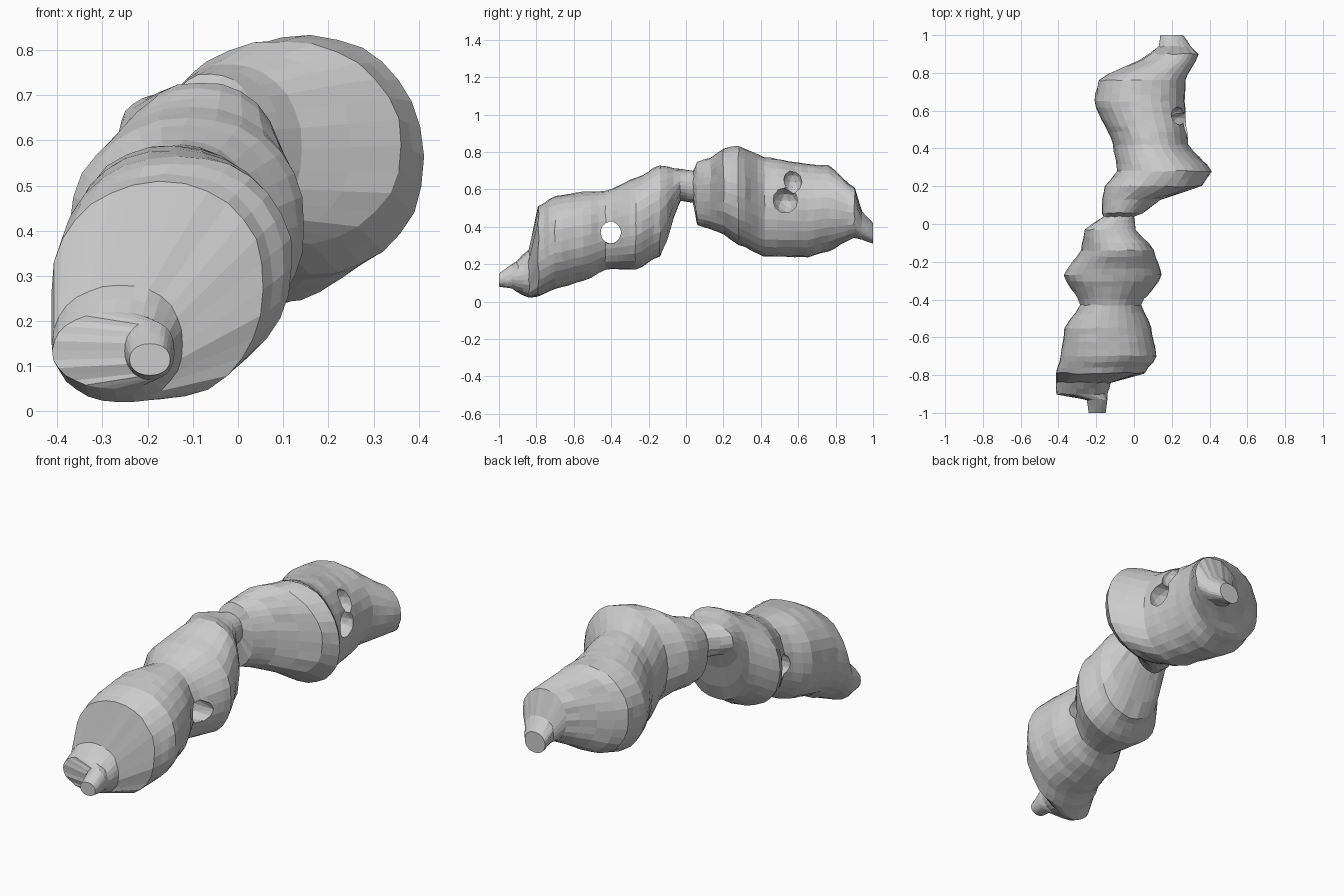
import bpy, bmesh, math, random
from mathutils import Vector

if "Cube" in bpy.data.objects:
    bpy.data.objects.remove(bpy.data.objects["Cube"])

random.seed(4)
SIDES = 28
STEP = 0.035

# Key cross-sections along the tube: y, x min, x max, z min, z max
SECTIONS = [
    (-1.00, -.24, -.15, .08, .15), (-.93, -.25, -.14, .07, .20),
    (-.90, -.41, -.14, .05, .22), (-.84, -.41, -.12, .02, .28),
    (-.79, -.41, .06, .03, .51), (-.70, -.39, .12, .07, .57),
    (-.55, -.37, .09, .11, .59), (-.43, -.29, .04, .17, .59),
    (-.27, -.37, .15, .17, .66), (-.14, -.28, .11, .24, .73),
    (-.03, -.26, .01, .54, .71), (.04, -.16, .00, .53, .70),
    (.06, -.17, .05, .41, .75), (.13, -.17, .14, .39, .77),
    (.20, -.16, .36, .36, .82), (.28, -.09, .41, .30, .83),
    (.42, -.11, .29, .24, .77), (.65, -.21, .27, .24, .74),
    (.76, -.19, .27, .27, .73), (.90, .08, .34, .34, .61),
    (.94, .13, .30, .33, .48), (1.00, .14, .26, .31, .42),
]


def add_object(name, bm):
    mesh = bpy.data.meshes.new(name)
    bmesh.ops.recalc_face_normals(bm, faces=bm.faces[:])
    if bm.calc_volume(signed=True) < 0:
        bmesh.ops.reverse_faces(bm, faces=bm.faces[:])
    bm.to_mesh(mesh)
    bm.free()
    obj = bpy.data.objects.new(name, mesh)
    bpy.context.collection.objects.link(obj)
    return obj


def dense_sections():
    out = []
    for a, b in zip(SECTIONS, SECTIONS[1:]):
        n = max(1, round((b[0] - a[0]) / STEP))
        for i in range(n):
            t = i / n
            s = 0.5 * t + 0.5 * t * t * (3 - 2 * t)
            out.append([a[0] + (b[0] - a[0]) * t]
                       + [p + (q - p) * s for p, q in zip(a[1:], b[1:])])
    return out + [list(SECTIONS[-1])]


def tube(name):
    bm = bmesh.new()
    rings = []
    rows = dense_sections()
    for k, (y, x0, x1, z0, z1) in enumerate(rows):
        ring = []
        inner = 0 < k < len(rows) - 1
        for i in range(SIDES):
            a = math.tau * i / SIDES
            c, s = math.cos(a), math.sin(a)
            # slightly squared ellipse with shallow long folds
            px = math.copysign(abs(c) ** 0.93, c)
            pz = math.copysign(abs(s) ** 0.93, s)
            r = 1 + (0.012 * math.sin(3 * a + 9 * y) + random.uniform(-.012, .008)) * inner
            ring.append(bm.verts.new((
                (x0 + x1) / 2 + (x1 - x0) / 2 * px * r,
                y + random.uniform(-.004, .004) * inner,
                max(0, (z0 + z1) / 2 + (z1 - z0) / 2 * pz * r))))
        rings.append(ring)
    for r0, r1 in zip(rings, rings[1:]):
        for i in range(SIDES):
            j = (i + 1) % SIDES
            bm.faces.new((r0[i], r0[j], r1[j], r1[i]))
    bm.faces.new(rings[0])
    bm.faces.new(rings[-1])
    return add_object(name, bm)


def carve(body, centre, size):
    """Subtract a stretched ball; keep the body if a solver fails."""
    bm = bmesh.new()
    bmesh.ops.create_icosphere(bm, subdivisions=2, radius=1)
    for v in bm.verts:
        v.co = Vector(centre) + Vector([p * q for p, q in zip(v.co, size)])
    ball = add_object("carving_ball", bm)
    ball.hide_render = True
    count = len(body.data.vertices)
    for solver in ('MANIFOLD', 'EXACT', 'FLOAT'):
        mod = body.modifiers.new("carve", 'BOOLEAN')
        mod.operation = 'DIFFERENCE'
        mod.solver = solver
        mod.object = ball
        bpy.context.view_layer.update()
        deps = bpy.context.evaluated_depsgraph_get()
        mesh = bpy.data.meshes.new_from_object(body.evaluated_get(deps))
        body.modifiers.clear()
        if len(mesh.vertices) > 0.8 * count and len(mesh.vertices) != count:
            body.data = mesh
            break
    bpy.data.objects.remove(ball)


# Lumpy segmented tube
body = tube("lumpy_tube")

# Gap through the front constriction and pits in the rear segment
carve(body, (-.13, -.40, .37), (.42, .065, .068))
carve(body, (.25, .53, .54), (.10, .07, .07))
carve(body, (.23, .57, .64), (.06, .05, .07))
